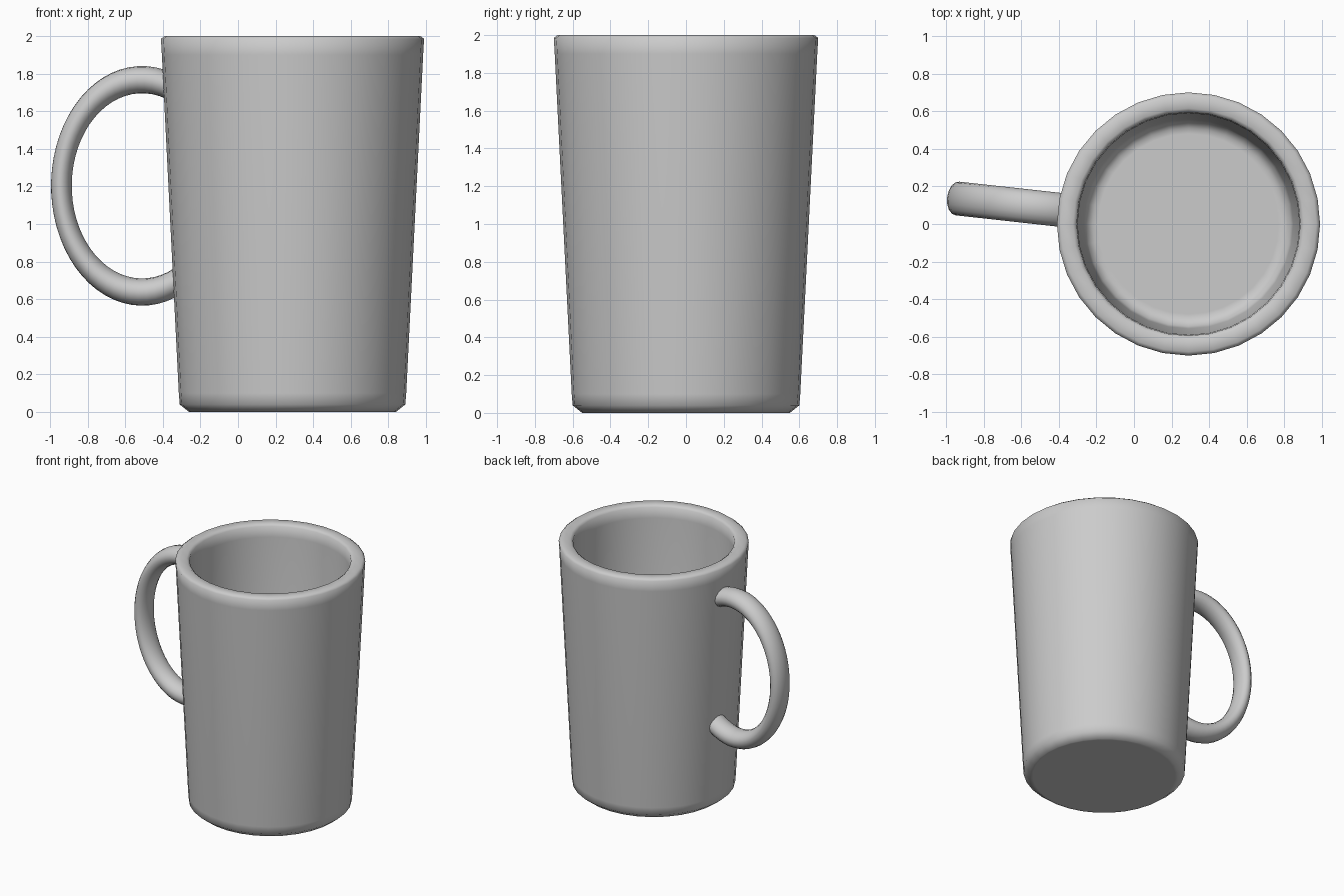
import bpy, bmesh, math
from mathutils import Matrix

if "Cube" in bpy.data.objects:
    bpy.data.objects.remove(bpy.data.objects["Cube"])

CUP_X = 0.29


def finish(bm, name):
    bmesh.ops.recalc_face_normals(bm, faces=bm.faces)
    mesh = bpy.data.meshes.new(name)
    bm.to_mesh(mesh)
    bm.free()
    for p in mesh.polygons:
        p.use_smooth = True
    obj = bpy.data.objects.new(name, mesh)
    bpy.context.collection.objects.link(obj)
    return obj


def skin(bm, rings):
    # bridge successive closed rings and cap both ends
    loops = [[bm.verts.new(co) for co in ring] for ring in rings]
    n = len(loops[0])
    for a, b in zip(loops, loops[1:]):
        for i in range(n):
            j = (i + 1) % n
            bm.faces.new((a[i], a[j], b[j], b[i]))
    bm.faces.new(loops[0])
    bm.faces.new(loops[-1])


# Cup: outer wall, rounded rim, inner wall and floor as one lathed profile
profile = [(0.53, 0.0), (0.55, 0.0), (0.60, 0.04), (0.605, 0.10),
           (0.695, 1.90), (0.70, 1.985), (0.68, 2.0), (0.615, 2.0),
           (0.595, 1.985), (0.59, 1.90), (0.557, 0.18), (0.545, 0.13),
           (0.51, 0.10), (0.48, 0.10)]
SIDES = 32
bm = bmesh.new()
skin(bm, [[(CUP_X + r * math.cos(2 * math.pi * i / SIDES),
            r * math.sin(2 * math.pi * i / SIDES), z) for i in range(SIDES)]
          for r, z in profile])
finish(bm, "cup")

# Handle: stretched partial torus with its ends buried in the cup wall
STEPS, TUBE = 40, 16
start, end = math.radians(70), math.radians(297)
rings = []
for s in range(STEPS + 1):
    a = start + (end - start) * s / STEPS
    ring = []
    for t in range(TUBE):
        b = 2 * math.pi * t / TUBE
        d = 1 + 0.128 * math.cos(b)
        ring.append((-0.805 + 0.432 * d * math.cos(a),
                     0.09 * math.sin(b),
                     1.203 + 0.565 * d * math.sin(a)))
    rings.append(ring)
bm = bmesh.new()
skin(bm, rings)
# swing the handle slightly around the cup's axis
bm.transform(Matrix.Translation((CUP_X, 0, 0)) @ Matrix.Rotation(math.radians(-6.3), 4, 'Z'))
handle = finish(bm, "handle")

# Keep hard creases at the bottom edge and at the tube ends
for obj in list(bpy.context.collection.objects):
    bpy.ops.object.select_all(action='DESELECT')
    obj.select_set(True)
    bpy.context.view_layer.objects.active = obj
    bpy.ops.object.shade_smooth_by_angle(angle=math.radians(60))
